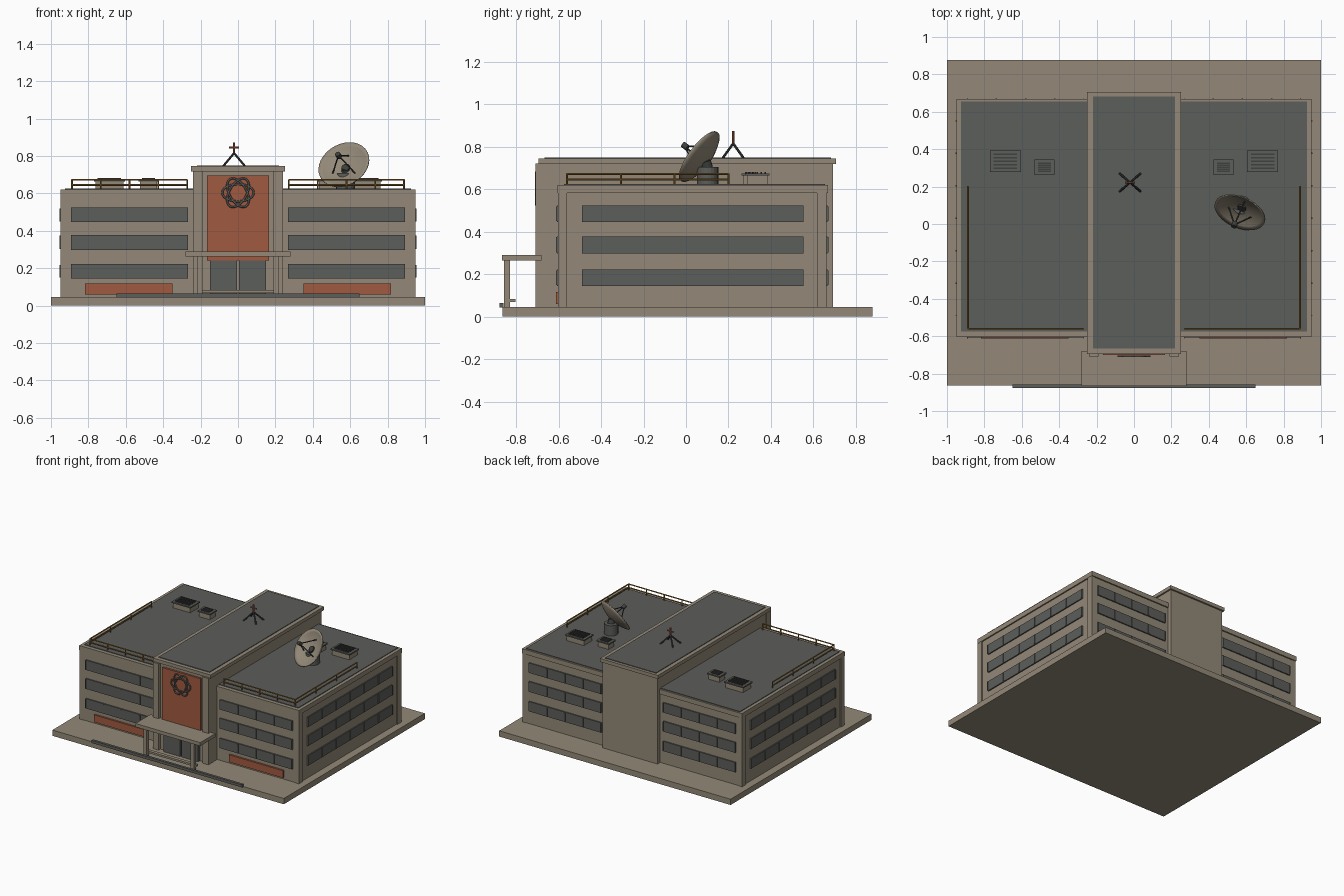
import bpy, bmesh, math
from mathutils import Vector, Matrix

if "Cube" in bpy.data.objects:
    bpy.data.objects.remove(bpy.data.objects["Cube"])


def mat(name, r, g, b):
    m = bpy.data.materials.new(name)
    m.diffuse_color = (r, g, b, 1)
    m.use_nodes = True
    m.node_tree.nodes["Principled BSDF"].inputs["Base Color"].default_value = m.diffuse_color
    return m


STONE = mat("warm_stone", 0.292, 0.250, 0.188)
GREY = mat("slate_grey", 0.107, 0.112, 0.104)
RED = mat("brick_red", 0.352, 0.100, 0.053)
YELLOW = mat("ochre_rail", 0.26, 0.135, 0.025)
DARK = mat("dark_metal", 0.048, 0.052, 0.047)


def finish(name, bm, m):
    bmesh.ops.recalc_face_normals(bm, faces=bm.faces)
    me = bpy.data.meshes.new(name)
    bm.to_mesh(me)
    bm.free()
    ob = bpy.data.objects.new(name, me)
    bpy.context.collection.objects.link(ob)
    me.materials.append(m)
    return ob


def add_box(bm, x0, x1, y0, y1, z0, z1):
    size = Matrix.Diagonal((abs(x1 - x0), abs(y1 - y0), abs(z1 - z0), 1))
    mid = Matrix.Translation(((x0 + x1) / 2, (y0 + y1) / 2, (z0 + z1) / 2))
    bmesh.ops.create_cube(bm, size=1, matrix=mid @ size)


def boxes(name, m, *dims):
    bm = bmesh.new()
    for d in dims:
        add_box(bm, *d)
    return finish(name, bm, m)


def add_rod(bm, a, b, r, sides=8, r2=None):
    a, b = Vector(a), Vector(b)
    rot = (b - a).to_track_quat('Z', 'Y').to_matrix().to_4x4()
    bmesh.ops.create_cone(bm, cap_ends=True, segments=sides, radius1=r,
                          radius2=r if r2 is None else r2, depth=(b - a).length,
                          matrix=Matrix.Translation((a + b) / 2) @ rot)


def rods(name, m, r, *ends, sides=8):
    bm = bmesh.new()
    for a, b in ends:
        add_rod(bm, a, b, r, sides)
    return finish(name, bm, m)


def smooth(ob):
    for p in ob.data.polygons:
        p.use_smooth = True


# Ground slab and front kerb
boxes("base_slab", STONE, (-1, 1, -0.863, 0.878, 0, 0.045))
boxes("front_kerb", GREY, (-0.65, 0.65, -0.878, -0.858, 0.043, 0.064))

# Central tower with overhanging cap, roof and front pilasters
boxes("tower_body", STONE, (-0.238, 0.238, -0.685, 0.692, 0.04, 0.722))
boxes("tower_cap", STONE, (-0.25, 0.25, -0.695, 0.705, 0.718, 0.745))
boxes("tower_roof", GREY, (-0.22, 0.22, -0.665, 0.683, 0.74, 0.75))
boxes("tower_pilasters", STONE, *[(s * 0.19, s * 0.24, -0.708, -0.65, 0.04, 0.72) for s in (-1, 1)])
boxes("tower_panel", RED, (-0.165, 0.165, -0.70, -0.68, 0.24, 0.695))

# Interlaced ring ornament: three closed flattened loops
bm = bmesh.new()
N, K = 40, 6
for k in range(3):
    ang = k * math.pi / 3
    grid = []
    for i in range(N):
        t = 2 * math.pi * i / N
        c = Vector((0.084 * math.cos(t), 0.046 * math.sin(t), 0))
        n = Vector((0.046 * math.cos(t), 0.084 * math.sin(t), 0)).normalized()
        ring = []
        for j in range(K):
            u = 2 * math.pi * j / K
            p = Matrix.Rotation(ang, 3, 'Z') @ (c + n * 0.0055 * math.cos(u))
            ring.append(bm.verts.new((p.x, -0.707 + 0.0055 * math.sin(u), 0.603 + p.y)))
        grid.append(ring)
    for i in range(N):
        for j in range(K):
            bm.faces.new((grid[i][j], grid[(i + 1) % N][j],
                          grid[(i + 1) % N][(j + 1) % K], grid[i][(j + 1) % K]))
smooth(finish("ring_ornament", bm, GREY))

# Entrance doors, canopy, columns and low bar
boxes("entrance_doors", GREY, *[(s * 0.006, s * 0.15, -0.708, -0.68, 0.045, 0.24) for s in (-1, 1)])
boxes("canopy", STONE, (-0.28, 0.28, -0.866, -0.68, 0.263, 0.29))
boxes("canopy_columns", STONE, *[(s * 0.19, s * 0.218, -0.856, -0.828, 0.04, 0.265) for s in (-1, 1)])
boxes("entrance_bar", STONE, (-0.218, 0.218, -0.83, -0.803, 0.068, 0.083))

# Window bands of one wing: a projecting strip with thin fins
FLOORS = ((0.145, 0.222), (0.298, 0.378), (0.446, 0.523))


def window_band(bm, axis, a, b, wall, out, z0, z1, panes):
    def put(u0, u1, depth, e):
        d = (wall - out * 0.01, wall + out * depth)
        if axis == 'x':
            add_box(bm, u0, u1, d[0], d[1], z0 + e, z1 - e)
        else:
            add_box(bm, d[0], d[1], u0, u1, z0 + e, z1 - e)
    put(a, b, 0.009, 0)
    for i in range(panes + 1):
        u = a + (b - a) * i / panes
        put(max(u - 0.004, min(a, b)), min(u + 0.004, max(a, b)), 0.014, 0.004)


for s, side in ((-1, "left"), (1, "right")):
    # Wing body, corner piers, cornice and roof
    boxes(side + "_wing", STONE, (s * 0.22, s * 0.940, -0.598, 0.658, 0.04, 0.59))
    boxes(side + "_corner_piers", STONE,
          (s * 0.92, s * 0.948, -0.602, -0.56, 0.04, 0.585),
          (s * 0.92, s * 0.948, 0.616, 0.662, 0.04, 0.585))
    boxes(side + "_cornice", STONE, (s * 0.22, s * 0.95, -0.604, 0.668, 0.583, 0.62))
    boxes(side + "_wing_roof", GREY, (s * 0.23, s * 0.925, -0.575, 0.655, 0.61, 0.625))

    bm = bmesh.new()
    lo, hi = sorted((s * 0.267, s * 0.892))
    for z0, z1 in FLOORS:
        window_band(bm, 'x', lo, hi, -0.598, -1, z0, z1, 4)
        window_band(bm, 'x', lo, hi, 0.658, 1, z0, z1, 4)
        window_band(bm, 'y', -0.49, 0.553, s * 0.940, s, z0, z1, 6)
    finish(side + "_windows", bm, GREY)

    # Low planter below the front windows
    boxes(side + "_planter", RED, (s * 0.35, s * 0.817, -0.612, -0.59, 0.06, 0.117))

    # Roof railing along the front and part of the outer side
    x0, x1, y0, y1 = s * 0.272, s * 0.888, -0.56, 0.2
    bm = bmesh.new()
    for z in (0.645, 0.672):
        add_rod(bm, (x0, y0, z), (x1, y0, z), 0.0045)
        add_rod(bm, (x1, y0, z), (x1, y1, z), 0.0045)
    for i in range(5):
        x = x0 + (x1 - x0) * i / 4
        add_rod(bm, (x, y0, 0.62), (x, y0, 0.674), 0.0045)
    for i in range(1, 4):
        y = y0 + (y1 - y0) * i / 3
        add_rod(bm, (x1, y, 0.62), (x1, y, 0.674), 0.0045)
    finish(side + "_railing", bm, YELLOW)

    # Two roof vent units with lids and grilles
    for name, a, b, c, d in (("large", 0.605, 0.77, 0.278, 0.393), ("small", 0.425, 0.533, 0.262, 0.346)):
        e = 0.008
        boxes(f"{side}_{name}_vent", STONE, (s * (a + e), s * (b - e), c + e, d - e, 0.62, 0.664))
        boxes(f"{side}_{name}_vent_lid", GREY, (s * a, s * b, c, d, 0.664, 0.674))
        boxes(f"{side}_{name}_vent_grille", DARK, *[
            (s * (a + 0.02), s * (b - 0.02), y - 0.004, y + 0.004, 0.672, 0.681)
            for y in [c + 0.02 + (d - c - 0.04) * i / 4 for i in range(5)]])

# Satellite dish: shallow bowl of revolution, tilted along its axis
axis = Vector((-0.33, -0.755, 0.565)).normalized()
centre = Vector((0.565, 0.06, 0.755))
place = Matrix.Translation(centre) @ axis.to_track_quat('Z', 'Y').to_matrix().to_4x4()
R, DEPTH = 0.143, 0.04
inner = [(R * i / 7, -DEPTH * (1 - (i / 7) ** 2)) for i in range(8)]
profile = inner + [(r, z - 0.007) for r, z in reversed(inner)]
bm = bmesh.new()
vs = [bm.verts.new((r, 0, z)) for r, z in profile]
es = [bm.edges.new(p) for p in zip(vs, vs[1:])]
bmesh.ops.spin(bm, geom=vs + es, cent=(0, 0, 0), axis=(0, 0, 1), angle=2 * math.pi, steps=32)
bmesh.ops.remove_doubles(bm, verts=bm.verts, dist=1e-5)
bm.transform(place)
dish = finish("dish_bowl", bm, STONE)
smooth(dish)

# Dish feed, struts and pedestal
tip = place @ Vector((0, 0, 0.085))
legs = []
for k in range(3):
    t = math.radians(90 + 120 * k)
    legs.append((place @ Vector((0.075 * math.cos(t), 0.075 * math.sin(t), -0.03)), tip))
rods("dish_struts", DARK, 0.004, *legs)
rods("dish_feed", DARK, 0.015, (place @ Vector((0, 0, 0.07)), place @ Vector((0, 0, 0.098))), sides=12)
rods("dish_hub", DARK, 0.024, (place @ Vector((0, 0, -0.045)), place @ Vector((0, 0, -0.028))), sides=12)
rods("dish_pedestal", GREY, 0.05, ((0.575, 0.102, 0.62), (0.575, 0.102, 0.705)), sides=20)
rods("dish_mount", DARK, 0.026, ((0.575, 0.102, 0.70), centre - axis * 0.042), sides=12)

# Rooftop antenna: four splayed legs, short mast and crossbar
ax, ay = -0.021, 0.222
rods("antenna_legs", DARK, 0.006, *[((ax + i * 0.056, ay + j * 0.048, 0.748), (ax, ay, 0.815))
                                    for i in (-1, 1) for j in (-1, 1)])
rods("antenna_mast", RED, 0.006, ((ax, ay, 0.808), (ax, ay, 0.873)))
rods("antenna_crossbar", RED, 0.005, ((ax - 0.027, ay, 0.846), (ax + 0.027, ay, 0.846)))
